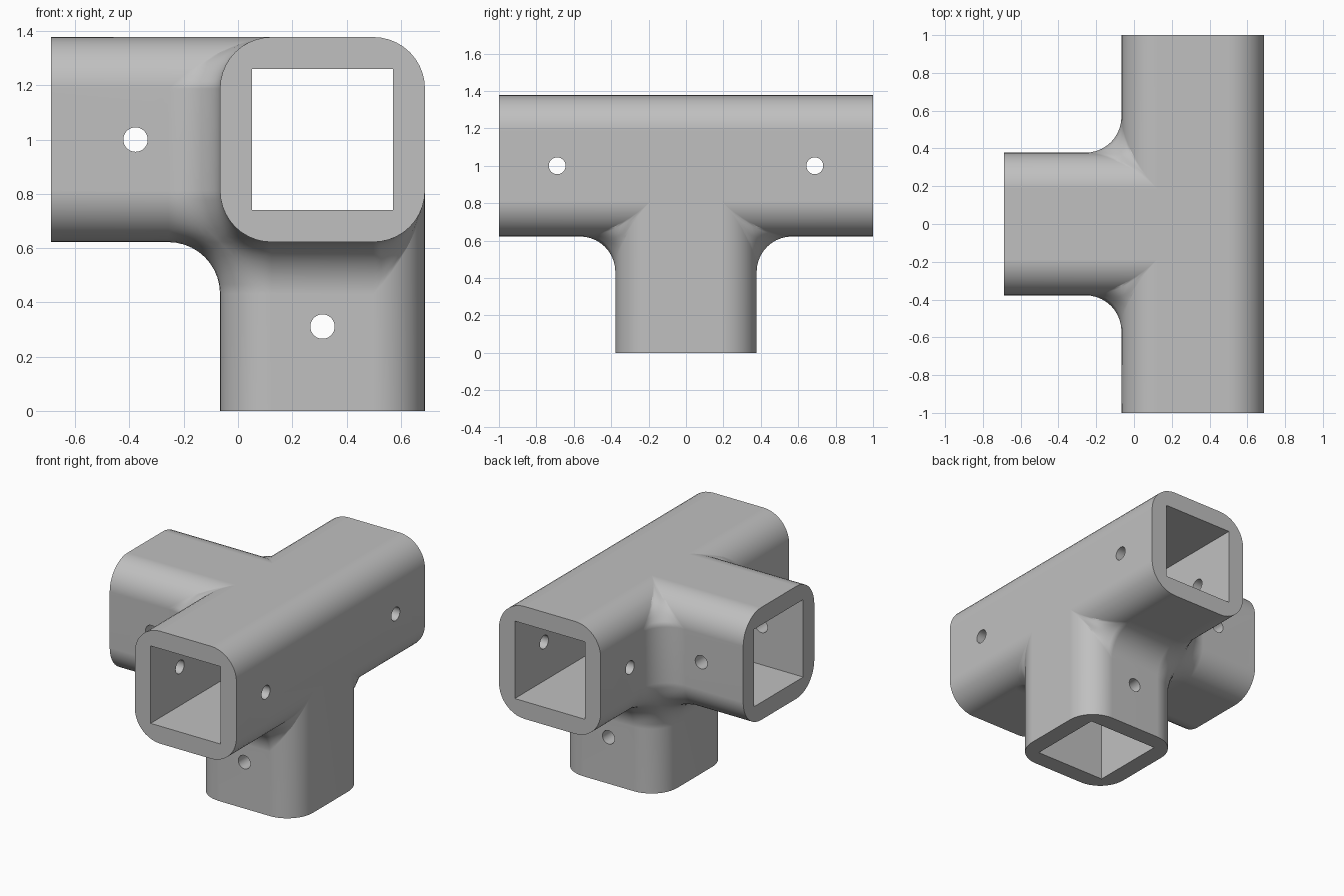
import bpy, bmesh, math
from mathutils import Vector, Matrix

if "Cube" in bpy.data.objects:
    bpy.data.objects.remove(bpy.data.objects["Cube"], do_unlink=True)

HALF = 0.3775          # outer half width of a tube
ARM = 0.6225           # arm length beyond the hub
BORE = 0.26            # inner half width
RADIUS = 0.19          # rounding of edges and fillets
PIN = 0.045            # screw hole radius
HUB = Vector((0.31125, 0, 1))
LEFT, DOWN = Vector((-1, 0, 0)), Vector((0, 0, -1))
FRONT, BACK = Vector((0, -1, 0)), Vector((0, 1, 0))

grey = bpy.data.materials.new("mid_grey")
grey.use_nodes = True
colour = (0.527, 0.527, 0.527, 1)
grey.diffuse_color = colour
grey.node_tree.nodes["Principled BSDF"].inputs["Base Color"].default_value = colour


def make_object(name, bm):
    mesh = bpy.data.meshes.new(name)
    bm.to_mesh(mesh)
    bm.free()
    obj = bpy.data.objects.new(name, mesh)
    bpy.context.collection.objects.link(obj)
    return obj


def box_cutter(name, centre, size):
    bm = bmesh.new()
    bmesh.ops.create_cube(bm, size=1, matrix=Matrix.Translation(centre) @ Matrix.Diagonal((*size, 1)))
    return make_object(name, bm)


def pin_cutter(name, centre, axis):
    bm = bmesh.new()
    turn = axis.to_track_quat('Z', 'Y').to_matrix().to_4x4()
    bmesh.ops.create_cone(bm, cap_ends=True, segments=32, radius1=PIN, radius2=PIN,
                          depth=1, matrix=Matrix.Translation(centre) @ turn)
    return make_object(name, bm)


# Outer body: hub with four arms pulled from its faces
bm = bmesh.new()
bmesh.ops.create_cube(bm, size=2 * HALF, matrix=Matrix.Translation(HUB))
bm.normal_update()
ends = []
for direction in (LEFT, DOWN, FRONT, BACK):
    face = max(bm.faces, key=lambda f: f.normal.dot(direction)
               - (f.calc_center_median() - HUB - direction * HALF).length)
    end = bmesh.ops.extrude_discrete_faces(bm, faces=[face])["faces"][0]
    bmesh.ops.translate(bm, verts=end.verts, vec=direction * ARM)
    bm.normal_update()
    ends.append(end.calc_center_median())
bmesh.ops.dissolve_limit(bm, angle_limit=math.radians(1), verts=bm.verts, edges=bm.edges)

# Round every long edge and inner corner, leaving the open ends crisp
end_edges = {e for f in bm.faces for e in f.edges
             if any((f.calc_center_median() - c).length < 0.01 for c in ends)}
bmesh.ops.bevel(bm, geom=[e for e in bm.edges if e not in end_edges], offset=RADIUS,
                offset_type='OFFSET', segments=10, profile=0.5, affect='EDGES',
                clamp_overlap=False)
bmesh.ops.recalc_face_normals(bm, faces=bm.faces)
body = make_object("tube_connector", bm)
body.data.materials.append(grey)

# Square bores: one straight through, two blind sockets
wide = 2 * BORE
cutters = [box_cutter("through_bore", HUB, (wide, 3, wide))]
depth = ARM + 0.1
for name, direction in (("side_socket", LEFT), ("lower_socket", DOWN)):
    size = [depth if abs(d) > 0.5 else wide for d in direction]
    cutters.append(box_cutter(name, HUB + direction * (HALF + depth / 2), size))

# Screw holes at the middle of each arm
reach = HALF + ARM / 2
for name, direction, axis in (("side_pin", LEFT, BACK), ("lower_pin", DOWN, BACK),
                              ("front_pin", FRONT, LEFT), ("back_pin", BACK, LEFT)):
    cutters.append(pin_cutter(name, HUB + direction * reach, axis))

bpy.ops.object.select_all(action='DESELECT')
body.select_set(True)
bpy.context.view_layer.objects.active = body
for cutter in cutters:
    cutter.hide_render = True
    mod = body.modifiers.new(cutter.name, 'BOOLEAN')
    mod.operation = 'DIFFERENCE'
    mod.solver = 'EXACT'
    mod.object = cutter
    bpy.ops.object.modifier_apply(modifier=mod.name)
    bpy.data.objects.remove(cutter, do_unlink=True)

# Smooth rounded parts, crisp rims
bpy.ops.object.shade_smooth_by_angle(angle=math.radians(30))
weighted = body.modifiers.new("even_shading", 'WEIGHTED_NORMAL')
weighted.keep_sharp = True
